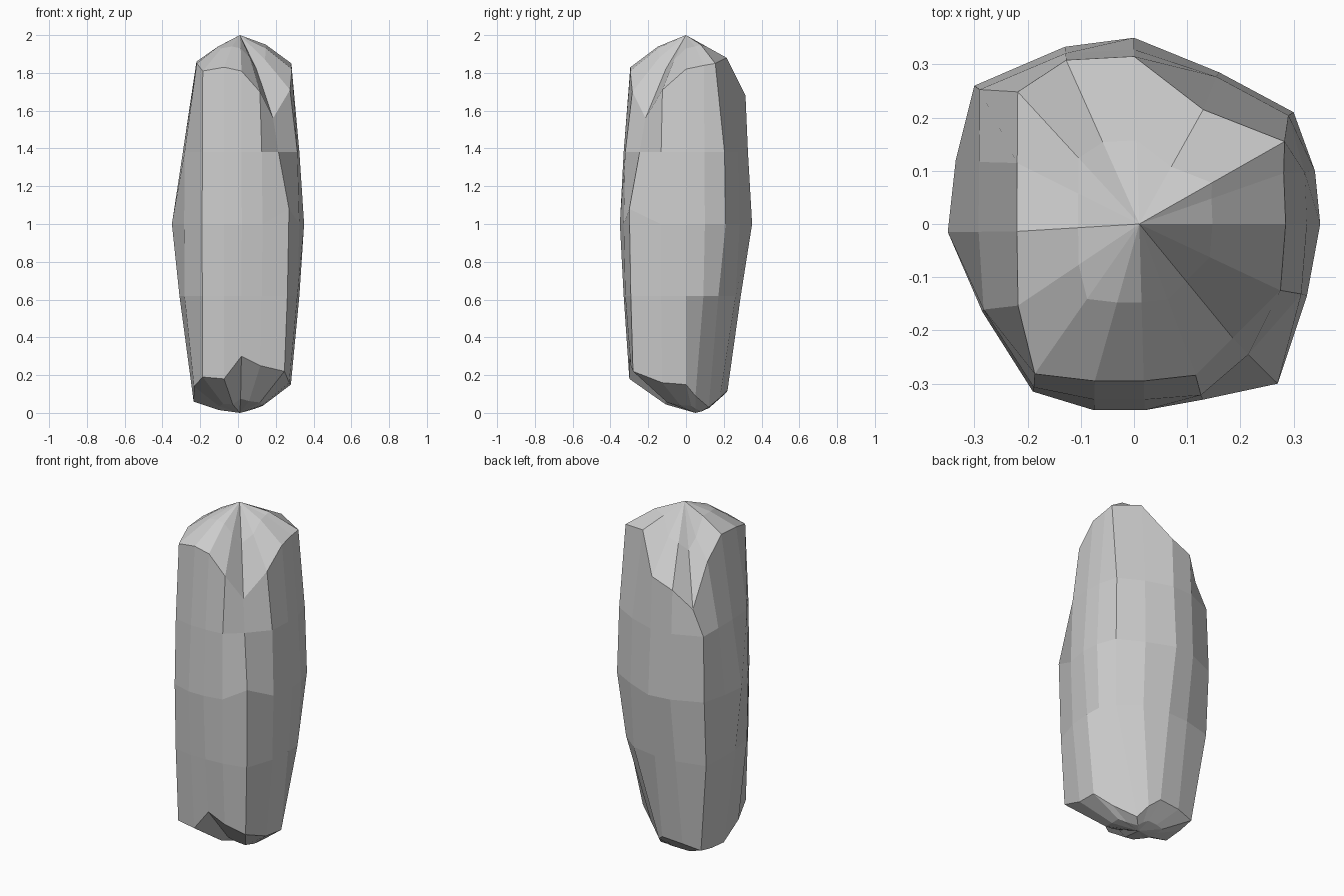
import bpy, bmesh

if "Cube" in bpy.data.objects:
    bpy.data.objects.remove(bpy.data.objects["Cube"])

# Widest cross-section of the stone, anticlockwise from the right side
section = [(.35, 0), (.34, .1), (.30, .21), (.16, .285), (0, .35), (-.13, .333),
           (-.30, .26), (-.335, .12), (-.35, -.015), (-.285, -.165), (-.19, -.315),
           (-.075, -.35), (.02, -.35), (.13, -.33), (.27, -.30), (.325, -.135)]
n = len(section)

# Heights around the chipped bottom rim, chipped top rim and crown
foot_z = [.15, .14, .14, .13, .12, .11, .09, .07, .06, .14, .19, .18, .30, .25, .22, .16]
rim_z = [1.82, 1.84, 1.85, 1.77, 1.68, 1.63, 1.52, 1.75, 1.86, 1.85, 1.81, 1.83, 1.81,
         1.70, 1.56, 1.71]
crown_z = [1.93, 1.94, 1.95, 1.94, 1.85, 1.83, 1.79, 1.84, 1.94, 1.94, 1.93, 1.94, 1.93,
           1.88, 1.82, 1.87]


def fit(v, lo, hi, keep=.55):
    """Squeeze a coordinate into a range, keeping corners boxy."""
    scaled = v * (hi if v > 0 else -lo) / .35
    return keep * max(lo, min(hi, v)) + (1 - keep) * scaled


def ring(zs, x0, x1, y0, y1):
    return [(fit(x, x0, x1, .95 if x < 0 else .55), fit(y, y0, y1), z)
            for (x, y), z in zip(section, zs)]


def chip(points, side, limit):
    """Flatten a right-hand corner: side is 1 for the back, -1 for the front."""
    out = []
    for x, y, z in points:
        over = max(0, x + side * y - limit) / 2
        out.append((x - over, y - side * over, z))
    return out


def toward(points, centre, t, zs):
    return [(x + (centre[0] - x) * t, y + (centre[1] - y) * t, z)
            for (x, y, _), z in zip(points, zs)]


# Rings from bottom to top
apex, base = (.01, 0, 2), (.01, .05, 0)
foot = chip(ring(foot_z, -.235, .28, -.30, .22), 1, .31)
# long chip running under the back right corner
foot[1:4] = [(.19, .05, .09), (.08, .12, .03), (.05, .18, .08)]
low = chip(ring([.62] * n, -.31, .325, -.33, .29), 1, .44)
middle = ring([1.0] * 14 + [1.08, 1.0], -.35, .35, -.35, .35)
high = chip(ring([1.38] * n, -.292, .325, -.33, .328), -1, .46)
rim = chip(ring(rim_z, -.22, .285, -.295, .315), -1, .40)
rim[2:4] = [(.283, .155, 1.85), (.13, .215, 1.88)]      # raised back right shoulder
rings = [toward(foot, base, .55, [p[2] * .25 for p in foot]), foot, low, middle, high,
         rim, toward(rim, apex, .5, crown_z)]

# Skin the rings and close both ends
bm = bmesh.new()
loops = [[bm.verts.new(p) for p in r] for r in rings]
for a, b in zip(loops, loops[1:]):
    for i in range(n):
        j = (i + 1) % n
        bm.faces.new((a[i], a[j], b[j], b[i]))
for loop, tip in ((loops[0], base), (loops[-1], apex)):
    v = bm.verts.new(tip)
    for i in range(n):
        bm.faces.new((loop[i], loop[(i + 1) % n], v))
bmesh.ops.recalc_face_normals(bm, faces=bm.faces)

mesh = bpy.data.meshes.new("standing_stone")
bm.to_mesh(mesh)
bm.free()
bpy.context.collection.objects.link(bpy.data.objects.new("standing_stone", mesh))
